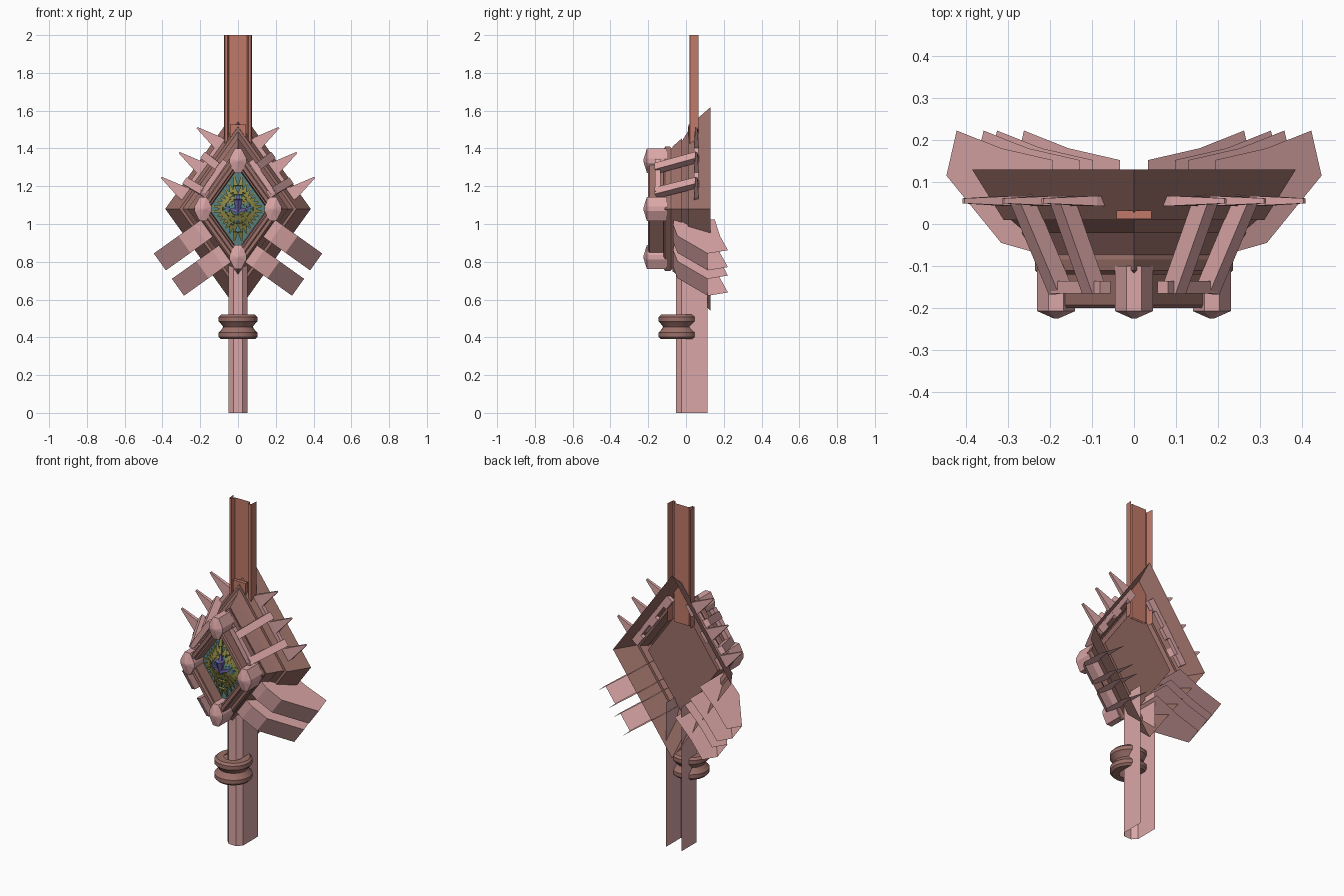
import bpy, bmesh, math, random
from mathutils import Vector, Matrix

cube = bpy.data.objects.get("Cube")
if cube:
    bpy.data.objects.remove(cube)

random.seed(4)
CZ = 1.08          # height of the diamond's centre
RATIO = 1.4        # diamond height to width


def material(name, rgb):
    m = bpy.data.materials.new(name)
    m.use_nodes = True
    m.diffuse_color = (*rgb, 1)
    m.node_tree.nodes["Principled BSDF"].inputs["Base Color"].default_value = (*rgb, 1)
    return m


PINK = material("dusty pink", (0.71, 0.38, 0.38))
BROWN = material("rose brown", (0.33, 0.16, 0.14))
RUST = material("rust orange", (0.52, 0.19, 0.14))
OLIVE = material("olive", (0.26, 0.24, 0.06))
TEAL = material("teal", (0.09, 0.22, 0.23))
VIOLET = material("violet blue", (0.16, 0.13, 0.4))


def finish(name, bm, mat, smooth=False):
    bmesh.ops.recalc_face_normals(bm, faces=bm.faces)
    me = bpy.data.meshes.new(name)
    bm.to_mesh(me)
    bm.free()
    ob = bpy.data.objects.new(name, me)
    bpy.context.collection.objects.link(ob)
    me.materials.append(mat)
    if smooth:
        bpy.ops.object.select_all(action='DESELECT')
        ob.select_set(True)
        bpy.context.view_layer.objects.active = ob
        bpy.ops.object.shade_smooth_by_angle(angle=math.radians(40))
    return ob


def loft(bm, loops, closed=True, cap_start=False, cap_end=False):
    """Skin a row of equal point loops."""
    rows = [[bm.verts.new(p) for p in loop] for loop in loops]
    n = len(rows[0])
    for a, b in zip(rows, rows[1:]):
        for i in range(n if closed else n - 1):
            j = (i + 1) % n
            bm.faces.new((a[i], a[j], b[j], b[i]))
    if cap_start:
        bm.faces.new(rows[0])
    if cap_end:
        bm.faces.new(rows[-1])


def diamond(half, y):
    return [(half, y, CZ), (0, y, CZ + half * RATIO),
            (-half, y, CZ), (0, y, CZ - half * RATIO)]


def diamond_part(name, steps, mat, end=False):
    bm = bmesh.new()
    loft(bm, [diamond(h, y) for h, y in steps], cap_end=end)
    return finish(name, bm, mat)


def strut(bm, a, b, r1, r2, thick=1.0, side=(0, 1, 0), sides=4):
    """Tapered bar from a to b; thick scales it along the side direction."""
    a, b = Vector(a), Vector(b)
    z = (b - a).normalized()
    x = Vector(side)
    x = (x - z * x.dot(z)).normalized()
    y = z.cross(x)
    rot = Matrix((x, y, z)).transposed().to_4x4()
    m = (Matrix.Translation((a + b) / 2) @ rot @ Matrix.Diagonal((thick, 1, 1, 1))
         @ Matrix.Rotation(math.pi / sides, 4, 'Z'))
    bmesh.ops.create_cone(bm, cap_ends=True, segments=sides, radius1=r1,
                          radius2=r2, depth=(b - a).length, matrix=m)


# Stepped hollow shell, open at the back
diamond_part("shell", [(0.385, 0.13), (0.31, 0.01), (0.293, 0.01), (0.258, -0.02),
                       (0.268, -0.02), (0.235, -0.072), (0.2, -0.072)], BROWN)
# Inner box closing the back of the window
diamond_part("inner_box", [(0.228, -0.075), (0.228, 0.03)], BROWN, end=True)
# Bevelled base frame and raised front frame
diamond_part("base_frame", [(0.226, -0.072), (0.235, -0.084), (0.235, -0.11),
                            (0.224, -0.12), (0.14, -0.12)], BROWN)
diamond_part("front_frame", [(0.205, -0.12), (0.205, -0.192), (0.197, -0.2),
                             (0.176, -0.2), (0.17, -0.185), (0.16, -0.185),
                             (0.154, -0.12)], BROWN)
diamond_part("window_panel", [(0.157, -0.118), (0.155, -0.121)], TEAL, end=True)

# Corner posts: slim cut diamonds with shallow pointed caps
CORNER = ((0.045, 0.012), (0.018, 0.064), (-0.018, 0.064), (-0.045, 0.012))
OUTLINE = CORNER + tuple((-x, -z) for x, z in CORNER)
bm = bmesh.new()
for cx, cz in ((0.185, 0), (-0.185, 0), (0, 0.255), (0, -0.255)):
    loft(bm, [[(cx + x * size, y, CZ + cz + z * size) for x, z in OUTLINE]
              for size, y in ((1, -0.1), (1, -0.207), (0.1, -0.225))],
         cap_start=True, cap_end=True)
finish("corner_posts", bm, PINK)

# Mosaic of broad leaves in the window
leaves = {"olive_leaves": (bmesh.new(), OLIVE), "teal_leaves": (bmesh.new(), TEAL)}
for ring, count in ((1.0, 28), (0.78, 20), (0.55, 16), (0.36, 10)):
    for k in range(count):
        u = (k + 0.5) / count * math.tau
        c, s = math.cos(u), math.sin(u)
        reach = 0.15 * ring / (abs(c) + abs(s) / RATIO)
        tip = Vector((c * reach, 0, s * reach))
        wing = ring < 0.9 and abs(tip.z + 0.02 - 0.35 * abs(tip.x)) < 0.04
        teal = wing or (ring < 0.6 and random.random() < 0.4)
        bm = leaves["teal_leaves" if teal else "olive_leaves"][0]
        root = tip * (1 - min(0.9, 0.06 / tip.length))
        lift = 0.025 * (1 - ring)
        strut(bm, root + Vector((0, -0.14 - lift, CZ)),
              tip + Vector((0, -0.124 - lift, CZ)), 0.019, 0.002, 0.5)
for name, (bm, mat) in leaves.items():
    finish(name, bm, mat)

# Winged centre piece of the mosaic
bm = bmesh.new()
strut(bm, (0, -0.168, CZ + 0.05), (0, -0.16, CZ - 0.03), 0.026, 0.008, sides=6)
strut(bm, (0, -0.16, CZ + 0.05), (0, -0.155, CZ + 0.095), 0.014, 0.001)
for s in (1, -1):
    strut(bm, (0, -0.165, CZ - 0.012), (s * 0.04, -0.16, CZ - 0.002), 0.013, 0.009, 0.6)
    strut(bm, (s * 0.04, -0.16, CZ - 0.002), (s * 0.07, -0.152, CZ + 0.02), 0.009, 0.001)
finish("winged_figure", bm, VIOLET)

# Unit directions out of and along the diamond's sloping sides
OUT = Vector((RATIO, 0, 1)).normalized()
ALONG = Vector((1, 0, -RATIO)).normalized()

# Flat spikes, rails and slanted braces over the upper sides
spikes, braces = bmesh.new(), bmesh.new()
for s in (1, -1):
    def pt(x, y, z):
        return Vector((s * x, y, z))
    for k in range(3):
        tip = Vector((0.217, 0.055, 1.51)) + ALONG * 0.162 * k
        loops = []
        for back, w, d in ((0.19, 0.034, 0.012), (0.135, 0.034, 0.012), (0, 0.004, 0.006)):
            mid = tip - OUT * back
            loops.append([pt(*(mid + ALONG * w * i + Vector((0, d * j, 0))))
                          for i, j in ((1, 1), (1, -1), (-1, -1), (-1, 1))])
        loft(spikes, loops, cap_start=True, cap_end=True)
    strut(braces, pt(0.09, 0.055, 1.425), pt(0.3, 0.055, 1.13), 0.024, 0.024, 0.7)
    strut(braces, pt(0.068, -0.15, 1.335), pt(0.185, -0.15, 1.165), 0.021, 0.021)
    for fx, fz, bx, bz in ((0.095, 1.295, 0.172, 1.355), (0.175, 1.165, 0.267, 1.22)):
        strut(braces, pt(fx, -0.158, fz), pt(bx, 0.06, bz), 0.03, 0.03,
              side=(s * ALONG.x, 0, ALONG.z))
finish("spikes", spikes, PINK)
finish("braces", braces, PINK)

# Swept-back troughs out of the lower sides, open at the back and the tip
FRONT = ((0.19, -0.065), (0.24, -0.068), (0.34, -0.045), (0.5, 0.115))
BACK = ((0.47, 0.222), (0.34, 0.18), (0.19, 0.152))
bm = bmesh.new()
for s in (1, -1):
    for middle in (0.012, -0.153):
        def rail(points, t):
            return [(s * (OUT.x * d + ALONG.x * t), y,
                     CZ - OUT.z * d - ALONG.z * t) for d, y in points]
        sides = (middle - 0.055, middle + 0.055)
        loft(bm, [rail(FRONT, t) for t in sides], closed=False)
        for t in sides:
            bm.faces.new([bm.verts.new(p) for p in rail(FRONT + BACK, t)])
bmesh.ops.remove_doubles(bm, verts=bm.verts, dist=0.0001)
finish("swept_troughs", bm, PINK)


def sheet(name, half, z0, z1, mat):
    """Upright open channel, mirrored from half of its plan."""
    plan = [(-x, y) for x, y in half] + [(x, y) for x, y in reversed(half)]
    bm = bmesh.new()
    loft(bm, [[(x, y, z) for x, y in plan] for z in (z0, z1)], closed=False)
    return finish(name, bm, mat)


# Lower post, open at the back, and upper channel
sheet("lower_post", [(0.05, 0.115), (0.05, -0.025), (0.024, -0.052)], 0, 0.85, PINK)
sheet("upper_channel", [(0.075, 0.065), (0.07, 0.02), (0.055, 0.018),
                        (0.048, 0.042)], 1.3, 2, RUST)
bm = bmesh.new()
bmesh.ops.create_cube(bm, size=1, matrix=Matrix.Translation((0, 0.022, 1.414))
                      @ Matrix.Diagonal((0.084, 0.02, 0.228, 1)))
finish("channel_insert", bm, RUST)

# Turned collar with two rounded rings
profile = [(0.05, 0.39), (0.09, 0.39), (0.102, 0.402), (0.102, 0.425), (0.09, 0.438),
           (0.078, 0.455), (0.09, 0.472), (0.102, 0.485), (0.102, 0.508),
           (0.09, 0.52), (0.05, 0.52)]
bm = bmesh.new()
loft(bm, [[(r * math.cos(k * math.pi / 12), -0.043 + r * math.sin(k * math.pi / 12), z)
           for k in range(24)] for r, z in profile])
finish("collar", bm, BROWN, smooth=True)
